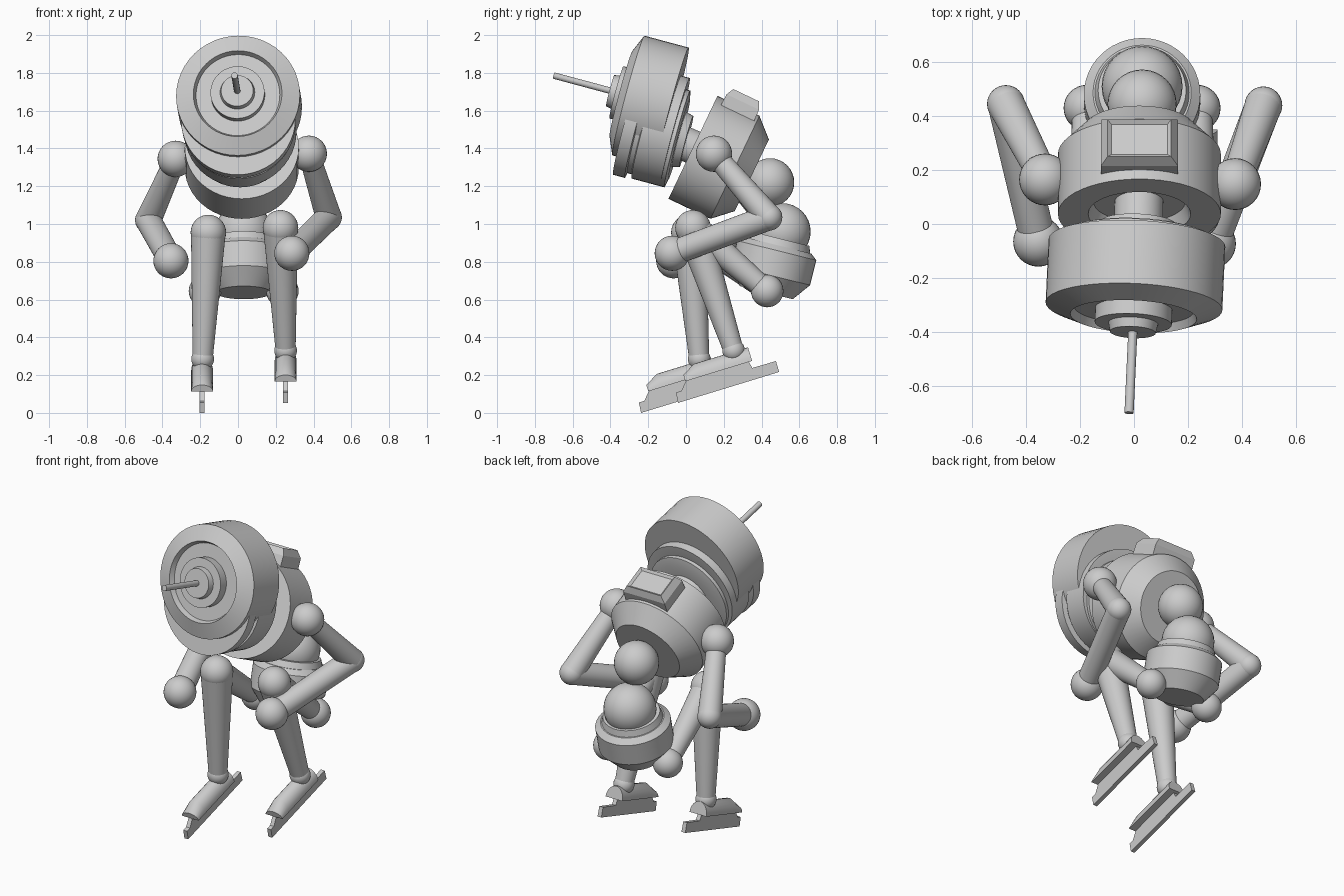
import bpy, bmesh, math
from mathutils import Vector, Matrix

if "Cube" in bpy.data.objects:
    bpy.data.objects.remove(bpy.data.objects["Cube"])

GREY = (0.6, 0.6, 0.6, 1)
mat = bpy.data.materials.new("plain grey")
mat.use_nodes = True
mat.diffuse_color = GREY
mat.node_tree.nodes["Principled BSDF"].inputs["Base Color"].default_value = GREY


def finish(name, bm, matrix=Matrix(), smooth=True):
    bmesh.ops.remove_doubles(bm, verts=bm.verts, dist=1e-5)
    bmesh.ops.recalc_face_normals(bm, faces=bm.faces)
    bm.transform(matrix)
    me = bpy.data.meshes.new(name)
    bm.to_mesh(me)
    bm.free()
    if smooth:
        me.shade_smooth()
        me.set_sharp_from_angle(angle=math.radians(32))
    me.materials.append(mat)
    ob = bpy.data.objects.new(name, me)
    bpy.context.collection.objects.link(ob)
    return ob


def frame(origin, axis):
    """Local z along axis, local y upward, local x sideways."""
    z = Vector(axis).normalized()
    x = Vector((0, 1, 0)) if abs(z.x) > 0.95 else Vector((1, 0, 0))
    y = z.cross(x).normalized()
    x = y.cross(z)
    m = Matrix((x, y, z)).transposed().to_4x4()
    m.translation = origin
    return m


def lathe(name, origin, axis, profile, shift=0.0):
    """Revolve (radius, height) points about an axis."""
    bm = bmesh.new()
    vs = [bm.verts.new((r, 0, h)) for r, h in profile]
    es = [bm.edges.new(p) for p in zip(vs, vs[1:])]
    bmesh.ops.spin(bm, geom=vs + es, cent=(0, 0, 0), axis=(0, 0, 1),
                   angle=math.tau, steps=48)
    return finish(name, bm, frame(origin, axis) @ Matrix.Translation((0, shift, 0)))


def ball(name, centre, r):
    bm = bmesh.new()
    bmesh.ops.create_uvsphere(bm, u_segments=32, v_segments=16, radius=r)
    return finish(name, bm, Matrix.Translation(centre))


def limb(name, a, b, ra, rb):
    a, b = Vector(a), Vector(b)
    length = (b - a).length
    return lathe(name, a, b - a, [(0, 0), (ra, 0), (rb, length), (0, length)])


# Head: heights run backward from the front rim, local y points up
HEAD, BACK = (0.0, -0.305, 1.68), (0.045, 0.966, -0.259)
if frame(HEAD, BACK).col[1].z < 0:
    SIGN = -1
else:
    SIGN = 1
lathe("head", HEAD, BACK, [(0, -0.01), (0.222, -0.01), (0.235, -0.04),
                           (0.328, 0), (0.328, 0.243), (0, 0.243)])
lathe("eye", HEAD, BACK, [(0, -0.1), (0.085, -0.1), (0.092, -0.066),
                          (0.143, -0.066), (0.143, 0.02), (0, 0.02)])
lathe("antenna", HEAD, BACK, [(0, -0.41), (0.017, -0.41), (0.017, -0.09), (0, -0.09)])
lathe("jaw", HEAD, BACK, [(0, 0.03), (0.303, 0.03), (0.303, 0.095), (0.275, 0.1),
                          (0.275, 0.125), (0.297, 0.13), (0.297, 0.29), (0.24, 0.29),
                          (0, 0.26)], SIGN * -0.123)
lathe("neck_disc", HEAD, BACK, [(0, 0.2), (0.265, 0.2), (0.265, 0.31), (0.22, 0.32),
                                (0.15, 0.32), (0.14, 0.36), (0, 0.36)], SIGN * -0.155)
limb("neck", (0.015, -0.06, 1.45), (0.02, 0.14, 1.36), 0.09, 0.09)

# Torso with a recessed neck collar and a tapered back
TORSO, TORSO_AXIS = (0.02, 0.037, 1.406), (0.0, 0.903, -0.43)
lathe("torso", TORSO, TORSO_AXIS, [(0, 0.05), (0.17, 0.05), (0.19, 0), (0.302, 0),
                                   (0.302, 0.246), (0.21, 0.345), (0, 0.345)])

# Raised hatch on top of the torso, with a shallow inset lid
bm = bmesh.new()
up = 1 if frame(TORSO, TORSO_AXIS).col[1].z > 0 else -1
rings = []
for half, y, z0, z1 in ((0.143, 0.2, 0.035, 0.235), (0.143, 0.33, 0.04, 0.23),
                        (0.118, 0.37, 0.06, 0.212)):
    rings.append([bm.verts.new((x, up * y, z)) for x, z in
                  ((-half, z0), (half, z0), (half, z1), (-half, z1))])
for lo, hi in zip(rings, rings[1:]):
    for i in range(4):
        j = (i + 1) % 4
        bm.faces.new((lo[i], lo[j], hi[j], hi[i]))
bm.faces.new(rings[0])
lid = bm.faces.new(rings[-1])
bmesh.ops.recalc_face_normals(bm, faces=bm.faces)
bmesh.ops.inset_region(bm, faces=[lid], thickness=0.02, depth=-0.012)
finish("hatch", bm, frame(TORSO, TORSO_AXIS), smooth=False)

# Waist balls and pelvis
ball("waist_ball", (0.03, 0.445, 1.22), 0.128)
ball("abdomen_ball", (0.03, 0.51, 0.96), 0.15)
lathe("pelvis", (0.03, 0.48, 0.86), (0, 0.24, 0.97),
      [(0, -0.23), (0.145, -0.23), (0.216, -0.136), (0.216, 0), (0.182, 0.028),
       (0.175, 0.028), (0.163, 0.065), (0, 0.065)])

# Arms: shoulder, elbow, hand
arms = {"right": ((-0.33, 0.165, 1.345), (-0.475, 0.445, 1.02), (-0.355, -0.065, 0.805)),
        "left": ((0.375, 0.148, 1.372), (0.48, 0.44, 1.035), (0.285, -0.073, 0.845))}
for side, (shoulder, elbow, hand) in arms.items():
    ball(side + "_shoulder", shoulder, 0.096)
    ball(side + "_elbow", elbow, 0.07)
    ball(side + "_hand", hand, 0.093)
    limb(side + "_upper_arm", shoulder, elbow, 0.055, 0.069)
    limb(side + "_forearm", elbow, hand, 0.068, 0.066)

# Legs: hip, knee, ankle
legs = {"right": ((-0.175, 0.43, 0.645), (-0.157, 0.015, 0.955), (-0.187, 0.07, 0.285)),
        "left": ((0.235, 0.43, 0.645), (0.225, 0.037, 0.98), (0.252, 0.252, 0.33))}
for side, (hip, knee, ankle) in legs.items():
    ball(side + "_hip", hip, 0.086)
    ball(side + "_knee", knee, 0.094)
    ball(side + "_ankle", ankle, 0.06)
    limb(side + "_thigh", hip, knee, 0.055, 0.08)
    limb(side + "_shin", knee, ankle, 0.092, 0.053)


def prism(name, outline, half, matrix):
    """Extrude a side outline across local x."""
    bm = bmesh.new()
    face = bm.faces.new([bm.verts.new((-half, y, z)) for y, z in outline])
    out = bmesh.ops.extrude_face_region(bm, geom=[face])["geom"]
    bmesh.ops.translate(bm, vec=(2 * half, 0, 0),
                        verts=[v for v in out if isinstance(v, bmesh.types.BMVert)])
    finish(name, bm, matrix, smooth=False)


def shoe(name, matrix):
    """Half-round upper, lowered at the toe."""
    bm = bmesh.new()
    rings = []
    for y, h in ((0.07, 0.035), (0.14, 0.075), (0.44, 0.075)):
        rings.append([bm.verts.new((0.058 * math.cos(t), y, 0.098 + h * math.sin(t)))
                      for t in (math.pi * i / 12 for i in range(13))])
    for a, b in zip(rings, rings[1:]):
        for i in range(13):
            j = (i + 1) % 13
            bm.faces.new((a[i], a[j], b[j], b[i]))
    bm.faces.new(rings[0])
    bm.faces.new(rings[-1])
    finish(name, bm, matrix)


# Skates: upper and blade, toe pointing down
BLADE = [(0, 0), (0.56, 0), (0.56, 0.06), (0.43, 0.062), (0.42, 0.105),
         (0.08, 0.105), (0.035, 0.056), (0.005, 0.056)]
for side, toe in (("right", (-0.19, -0.238, 0.0)), ("left", (0.252, -0.042, 0.053))):
    m = Matrix.Translation(toe) @ Matrix.Rotation(math.radians(17), 4, 'X')
    shoe(side + "_shoe", m)
    prism(side + "_blade", BLADE, 0.013, m)
